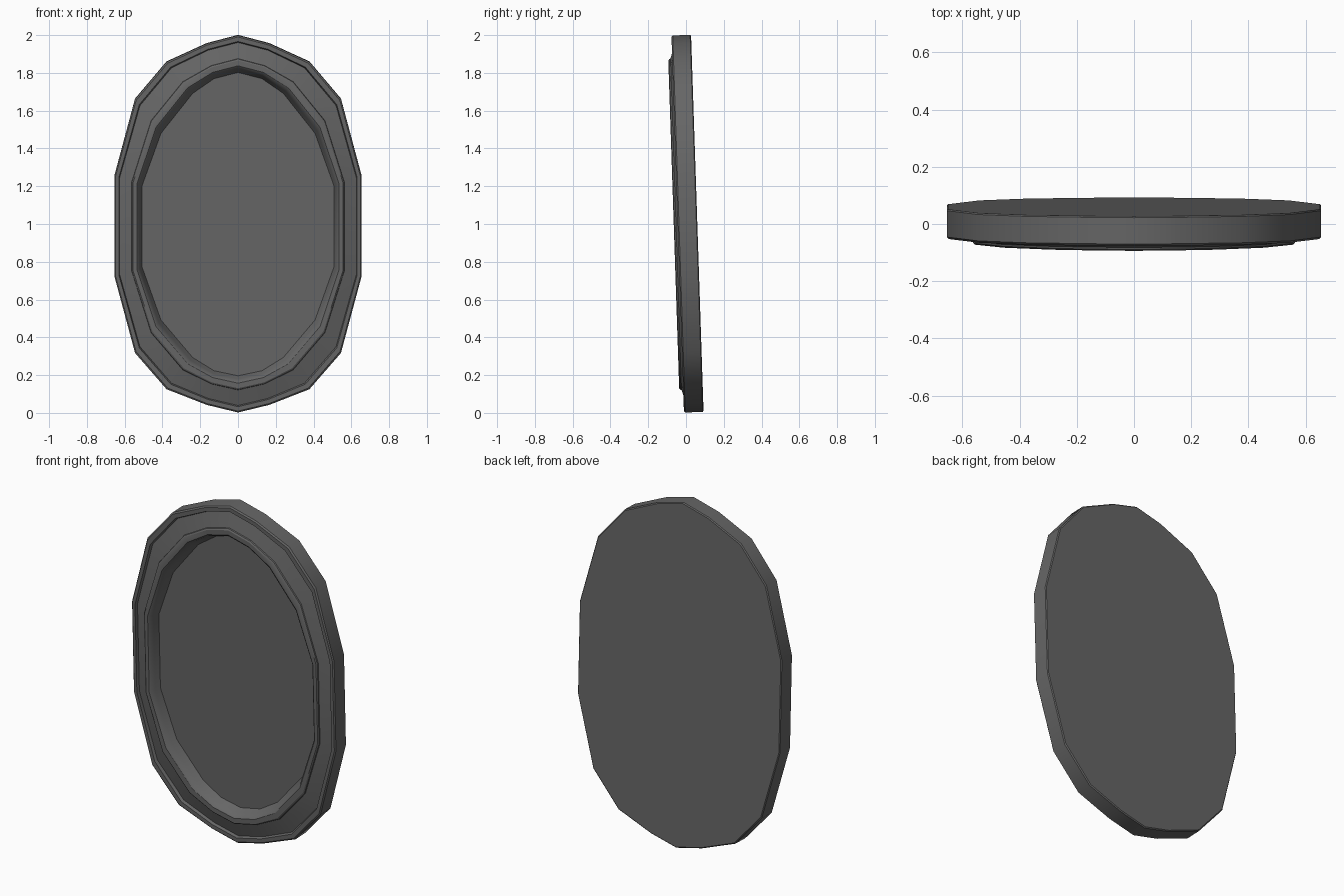
import bpy, bmesh, math
from mathutils import Matrix

cube = bpy.data.objects.get("Cube")
if cube:
    bpy.data.objects.remove(cube, do_unlink=True)

# One dark grey for everything
grey = bpy.data.materials.new("dark_grey")
grey.use_nodes = True
colour = (0.133, 0.133, 0.133, 1)
grey.diffuse_color = colour
grey.node_tree.nodes["Principled BSDF"].inputs["Base Color"].default_value = colour

# Right half outlines from top to bottom: outer edge and mirror edge
OUTER = [(0, 1.0), (0.165, 0.957), (0.378, 0.86), (0.545, 0.663), (0.654, 0.257),
         (0.654, -0.277), (0.545, -0.682), (0.378, -0.874), (0.165, -0.957), (0, -0.997)]
INNER = [(0, 0.803), (0.127, 0.77), (0.24, 0.692), (0.408, 0.48), (0.507, 0.205),
         (0.507, -0.23), (0.408, -0.508), (0.24, -0.707), (0.127, -0.777), (0, -0.804)]
TILT = Matrix.Translation((0, 0.005, 1.0)) @ Matrix.Rotation(math.radians(1.9), 4, "X")


def oval(t):
    """Closed outline between the outer edge (t=0) and the mirror edge (t=1)."""
    right = [(a + (c - a) * t, b + (d - b) * t) for (a, b), (c, d) in zip(OUTER, INNER)]
    return right + [(-x, z) for x, z in reversed(right[1:-1])]


def loft(name, profile, cap):
    """Skin ovals given as (inset, depth) steps; cap closes the first one."""
    bm = bmesh.new()
    rings = [[bm.verts.new((x, y, z)) for x, z in oval(t)] for t, y in profile]
    for a, b in zip(rings, rings[1:]):
        n = len(a)
        for i in range(n):
            j = (i + 1) % n
            bm.faces.new((a[i], b[i], b[j], a[j]))
    if cap:
        bm.faces.new(rings[0])
    bm.normal_update()
    mesh = bpy.data.meshes.new(name)
    bm.to_mesh(mesh)
    bm.free()
    mesh.materials.append(grey)
    obj = bpy.data.objects.new(name, mesh)
    bpy.context.collection.objects.link(obj)
    obj.matrix_world = TILT
    bpy.ops.object.select_all(action="DESELECT")
    obj.select_set(True)
    bpy.context.view_layer.objects.active = obj
    bpy.ops.object.shade_smooth_by_angle(angle=math.radians(30))


# Back panel, outer wall, slim outer lip and the band rising from its groove
loft("frame_body", [(0.03, 0.055), (0.0, 0.05), (0.0, -0.042), (0.04, -0.049),
                    (0.16, -0.049), (0.19, -0.032), (0.62, -0.058)], cap=True)

# Raised moulding with a steep inner wall down to the mirror
loft("inner_moulding", [(0.62, -0.058), (0.63, -0.065), (0.67, -0.07), (0.81, -0.07),
                        (0.86, -0.063), (0.92, -0.038), (1.0, -0.006)], cap=False)

# Mirror pane recessed in the moulding, facing the front
loft("mirror_pane", [(1.0, -0.006)], cap=True)
for face in bpy.data.objects["mirror_pane"].data.polygons:
    face.flip()
